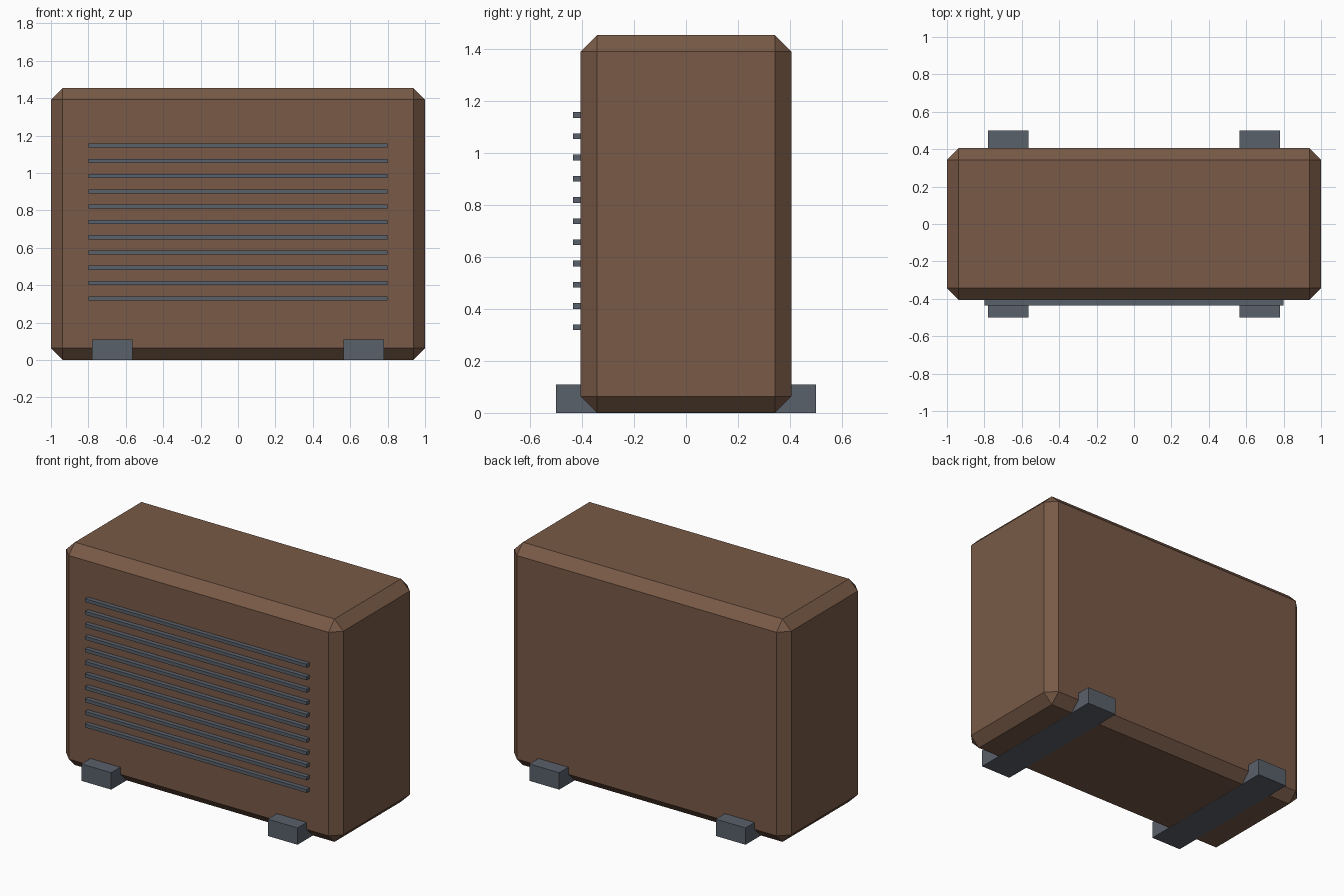
import bpy

if "Cube" in bpy.data.objects:
    bpy.data.objects.remove(bpy.data.objects["Cube"], do_unlink=True)


def make_material(name, colour):
    mat = bpy.data.materials.new(name)
    mat.use_nodes = True
    mat.diffuse_color = (*colour, 1)
    mat.node_tree.nodes["Principled BSDF"].inputs["Base Color"].default_value = (*colour, 1)
    return mat


def box(name, low, high, mat):
    centre = [(a + b) / 2 for a, b in zip(low, high)]
    bpy.ops.mesh.primitive_cube_add(size=1, location=centre)
    obj = bpy.context.object
    obj.name = name
    obj.scale = [b - a for a, b in zip(low, high)]
    bpy.ops.object.transform_apply(location=False, rotation=False, scale=True)
    obj.data.materials.append(mat)
    return obj


brown = make_material("warm brown", (0.19, 0.102, 0.063))
slate = make_material("slate grey", (0.102, 0.119, 0.147))

# Chamfered cabinet, a hair above the feet so their undersides stay visible
body = box("cabinet", (-1, -0.406, 0.001), (1, 0.406, 1.455), brown)
bevel = body.modifiers.new("chamfer", "BEVEL")
bevel.width = 0.063
bevel.segments = 1

# Two foot rails running front to back
for side, label in ((-1, "right"), (1, "left")):
    inner, outer = sorted((side * 0.565, side * 0.78))
    box(f"{label}_foot_rail", (inner, -0.5, 0), (outer, 0.5, 0.11), slate)

# Front grille slats
for i in range(11):
    z = 0.33 + i * 0.0817
    box(f"grille_slat_{i + 1}", (-0.8, -0.435, z - 0.011), (0.8, -0.4, z + 0.011), slate)
